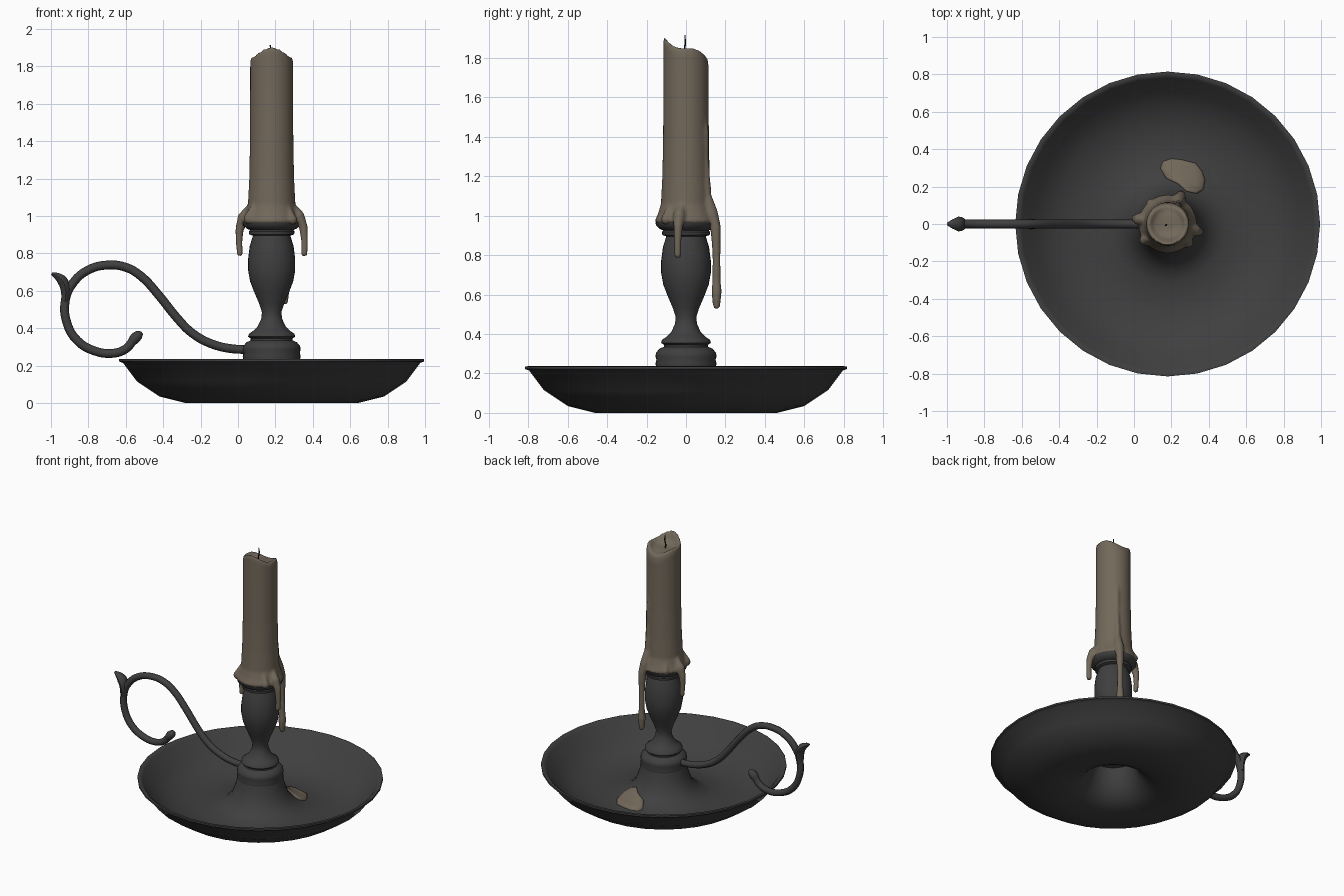
import bpy, bmesh, math
from mathutils import Matrix, Vector

old = bpy.data.objects.get("Cube")
if old:
    bpy.data.objects.remove(old, do_unlink=True)

CX = 0.18  # axis of dish, stem and candle


def material(name, rgb):
    m = bpy.data.materials.new(name)
    m.use_nodes = True
    m.diffuse_color = (*rgb, 1)
    bsdf = next(n for n in m.node_tree.nodes if n.type == 'BSDF_PRINCIPLED')
    bsdf.inputs["Base Color"].default_value = (*rgb, 1)
    return m


IRON = material("dark iron", (0.05, 0.05, 0.05))
WAX = material("old wax", (0.17, 0.138, 0.103))
SOOT = material("wick black", (0.012, 0.012, 0.012))


def add_object(name, data, mat):
    obj = bpy.data.objects.new(name, data)
    bpy.context.scene.collection.objects.link(obj)
    data.materials.clear()
    data.materials.append(mat)
    return obj


def smooth(obj, angle=40):
    bpy.ops.object.select_all(action='DESELECT')
    obj.select_set(True)
    bpy.context.view_layer.objects.active = obj
    bpy.ops.object.shade_smooth_by_angle(angle=math.radians(angle))


def from_bmesh(name, bm, mat):
    bmesh.ops.recalc_face_normals(bm, faces=bm.faces)
    mesh = bpy.data.meshes.new(name)
    bm.to_mesh(mesh)
    bm.free()
    return add_object(name, mesh, mat)


def bake(obj, mat):
    """Replace an object by its evaluated mesh."""
    graph = bpy.context.evaluated_depsgraph_get()
    mesh = bpy.data.meshes.new_from_object(obj.evaluated_get(graph))
    name = obj.name
    bpy.data.objects.remove(obj, do_unlink=True)
    return add_object(name, mesh, mat)


def lathe(profile, segments, closed=False):
    bm = bmesh.new()
    vs = [bm.verts.new((CX + r, 0, z)) for r, z in profile]
    pairs = list(zip(vs, vs[1:])) + ([(vs[-1], vs[0])] if closed else [])
    es = [bm.edges.new(p) for p in pairs]
    bmesh.ops.spin(bm, geom=vs + es, cent=(CX, 0, 0), axis=(0, 0, 1),
                   angle=math.tau, steps=segments, use_merge=True)
    bmesh.ops.remove_doubles(bm, verts=bm.verts, dist=1e-4)
    return bm


def tube(name, points, mat, y_scale=1.0, sides=2):
    """Round rod through (x, y, z, radius) points."""
    cu = bpy.data.curves.new(name, 'CURVE')
    cu.dimensions = '3D'
    cu.bevel_depth = 1
    cu.bevel_resolution = sides
    cu.resolution_u = 4
    cu.use_fill_caps = True
    sp = cu.splines.new('BEZIER')
    sp.bezier_points.add(len(points) - 1)
    for bp, (x, y, z, r) in zip(sp.bezier_points, points):
        bp.co = (x, y, z)
        bp.radius = r
        bp.handle_left_type = bp.handle_right_type = 'AUTO'
    obj = bake(add_object(name, cu, mat), mat)
    for v in obj.data.vertices:
        v.co.y *= y_scale
    smooth(obj, 50)
    return obj


# Dish: thin shell with rolled rim and a hollow raised centre
inner = [(.80, .237), (.782, .222), (.71, .13), (.595, .052), (.455, .02),
         (.31, .027), (.24, .062), (.19, .115), (.163, .19), (.15, .25)]
under = [(.135, .25), (.145, .185), (.175, .105), (.23, .045), (.30, .01),
         (.46, 0), (.60, .035), (.72, .115), (.795, .215), (.815, .222), (.815, .235)]
smooth(from_bmesh("dish", lathe(inner + under, 32, closed=True), IRON), 50)

# Turned stem with base collar, baluster and cup lip
stem = [(0, .235), (.152, .235), (.155, .25), (.15, .27), (.155, .285), (.152, .305),
        (.135, .325), (.112, .335), (.112, .345), (.126, .355), (.122, .37), (.10, .385),
        (.075, .41), (.056, .45), (.052, .485), (.066, .53), (.092, .59), (.115, .65),
        (.126, .71), (.126, .77), (.117, .84), (.10, .895), (.12, .902), (.122, .918),
        (.115, .925), (.132, .932), (.152, .95), (.155, .965), (0, .967)]
smooth(from_bmesh("stem", lathe(stem, 32), IRON), 50)

# Scrolled handle, its end knob and thumb spur
path = [(.08, .288), (-.03, .29), (-.15, .32), (-.25, .378), (-.33, .46), (-.42, .572),
        (-.52, .68), (-.60, .726), (-.70, .738), (-.80, .712), (-.88, .645), (-.923, .55),
        (-.915, .43), (-.86, .335), (-.77, .28), (-.67, .266), (-.60, .29), (-.56, .335)]
tube("handle", [(x, 0, z, .0235) for x, z in path], IRON)
tube("handle_knob", [(-.575, 0, .315, .022), (-.55, 0, .347, .029),
                     (-.528, 0, .366, .025), (-.512, 0, .376, .008)], IRON)
tube("thumb_spur", [(-.925, 0, .54, .02), (-.922, 0, .61, .027), (-.94, 0, .655, .028),
                    (-.97, 0, .68, .018), (-.996, 0, .692, .007)], IRON, y_scale=1.4)

# Candle body with a slanted, hollowed top
body = [(0, .962), (.152, .962), (.157, .975), (.142, 1.01), (.127, 1.06), (.12, 1.2),
        (.116, 1.4), (.115, 1.7), (.115, 1.82), (.109, 1.85), (.094, 1.848),
        (.075, 1.828), (.04, 1.82), (0, 1.82)]
wax = lathe(body, 40)
for v in wax.verts:
    if v.co.z > 1.75:
        v.co.z -= .066 * (v.co.y / .115) ** 3

# Drips: chains of beads that melt into the body
drips = [
    [(.29, -.02, 1.06, .015), (.325, -.035, 1.0, .032), (.35, -.04, .94, .024),
     (.356, -.042, .86, .019), (.354, -.042, .80, .018)],
    [(.07, .02, 1.06, .015), (.03, .025, .99, .034), (.008, .03, .93, .023),
     (.006, .03, .86, .019), (.01, .03, .80, .017)],
    [(.225, .092, 1.52, .012), (.23, .096, 1.42, .021), (.23, .098, 1.3, .018),
     (.235, .108, 1.1, .022), (.24, .13, 1.01, .034), (.25, .15, .94, .028),
     (.25, .155, .8, .021), (.25, .155, .68, .022), (.25, .155, .61, .027),
     (.25, .155, .545, .02)],
    [(.09, -.075, 1.06, .015), (.06, -.085, .985, .032)],
    [(.165, -.105, 1.05, .015), (.165, -.125, .98, .028)],
    [(.265, -.08, 1.05, .015), (.29, -.10, .98, .028)],
    [(.11, .085, 1.05, .015), (.09, .11, .98, .026)],
]
for chain in drips:
    for a, b in zip(chain, chain[1:]):
        a, b = Vector(a), Vector(b)
        steps = max(2, int((b - a).length / .01))
        for i in range(steps + 1):
            p = a.lerp(b, i / steps)
            bmesh.ops.create_icosphere(wax, subdivisions=2, radius=p[3],
                                       matrix=Matrix.Translation(p[:3]))
candle = from_bmesh("candle", wax, WAX)
rm = candle.modifiers.new("melt", 'REMESH')
rm.mode = 'VOXEL'
rm.voxel_size = .009
sm = candle.modifiers.new("soften", 'SMOOTH')
sm.factor = .5
sm.iterations = 3
smooth(bake(candle, WAX), 60)

# Wick
tube("wick", [(.172, -.005, 1.80, .005), (.17, -.006, 1.85, .005), (.175, -.004, 1.88, .004),
              (.172, -.006, 1.915, .003)], SOOT, sides=1)


# Spilled wax lying on the foot of the dish centre
def dish_height(r):
    for (r1, z1), (r0, z0) in zip(inner, inner[1:]):
        if r0 <= r <= r1:
            return z0 + (z1 - z0) * (r - r0) / (r1 - r0)
    return inner[-1][1]


outline = [(.14, .30), (.155, .335), (.20, .35), (.26, .343), (.33, .325), (.365, .28),
           (.38, .235), (.372, .185), (.335, .162), (.28, .175), (.235, .215), (.17, .245)]
mid = Vector((.27, .26))
bm = bmesh.new()
rings = []
for scale, lift in ((1, -.006), (1, .006), (.9, .016), (.6, .02), (.3, .021)):
    ring = []
    for x, y in outline:
        p = mid.lerp(Vector((x, y)), scale)
        h = dish_height((p - Vector((CX, 0))).length)
        ring.append(bm.verts.new((p.x, p.y, h + lift)))
    rings.append(ring)
n = len(outline)
for lo, hi in zip(rings, rings[1:]):
    for i in range(n):
        j = (i + 1) % n
        bm.faces.new((lo[i], lo[j], hi[j], hi[i]))
bm.faces.new(rings[-1])
bm.faces.new(rings[0])
smooth(from_bmesh("spilled_wax", bm, WAX), 70)
